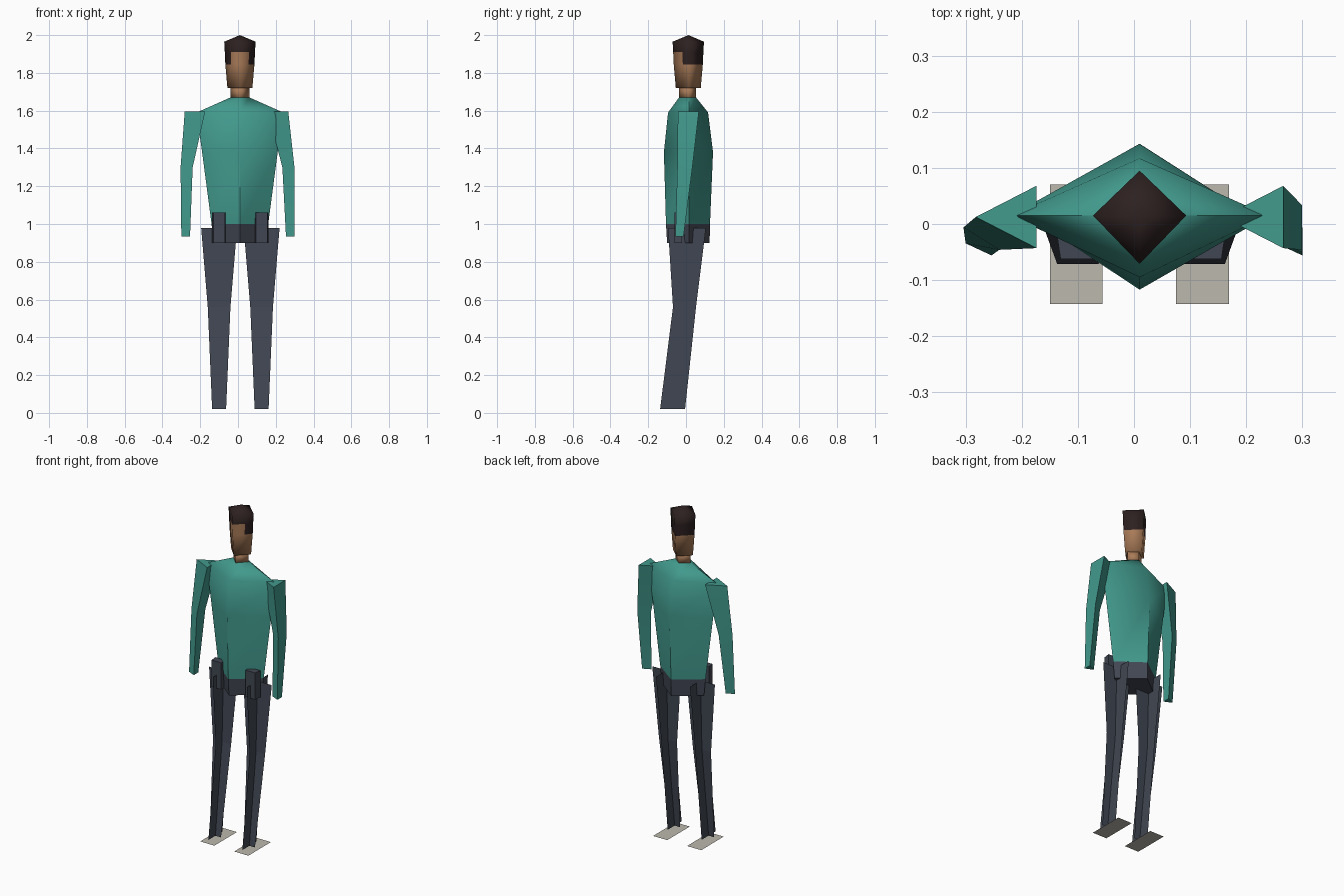
import bpy, bmesh, math

if "Cube" in bpy.data.objects:
    bpy.data.objects.remove(bpy.data.objects["Cube"], do_unlink=True)


def material(name, rgb):
    m = bpy.data.materials.new(name)
    m.use_nodes = True
    col = (*rgb, 1)
    m.diffuse_color = col
    b = next(n for n in m.node_tree.nodes if n.type == 'BSDF_PRINCIPLED')
    b.inputs["Base Color"].default_value = col
    b.inputs["Roughness"].default_value = 0.8
    return m


teal = material("teal_cloth", (0.054, 0.32, 0.265))
navy = material("dark_trousers", (0.053, 0.062, 0.085))
skin = material("skin", (0.4, 0.2, 0.098))
hair = material("dark_hair", (0.027, 0.015, 0.015))
pale = material("pale_shoe", (0.5, 0.48, 0.42))


def finish(name, bm, mats, angle=0, closed=True):
    if closed:
        bmesh.ops.recalc_face_normals(bm, faces=bm.faces)
    me = bpy.data.meshes.new(name)
    bm.to_mesh(me)
    bm.free()
    ob = bpy.data.objects.new(name, me)
    bpy.context.collection.objects.link(ob)
    for m in mats:
        me.materials.append(m)
    if angle:
        bpy.ops.object.select_all(action='DESELECT')
        ob.select_set(True)
        bpy.context.view_layer.objects.active = ob
        bpy.ops.object.shade_smooth_by_angle(angle=math.radians(angle))
    return ob


def loft(rings, closed=True):
    """Join rings of points with quads, capping both ends."""
    bm = bmesh.new()
    rows = [[bm.verts.new(p) for p in r] for r in rings]
    n = len(rows[0])
    for a, b in zip(rows, rows[1:]):
        for i in range(n if closed else n - 1):
            j = (i + 1) % n
            bm.faces.new((a[i], a[j], b[j], b[i]))
    if closed:
        bm.faces.new(rows[0][::-1])
        bm.faces.new(rows[-1])
    return bm


def diamond(z, half, front, back, cx=0.01):
    cy = 0.015
    return [(cx, front, z), (cx + half, cy, z), (cx, back, z), (cx - half, cy, z)]


# Torso, pelvis and neck
finish("torso", loft([diamond(1.0, 0.15, -0.106, 0.127), diamond(1.38, 0.2, -0.117, 0.143),
                      diamond(1.59, 0.23, -0.095, 0.117), diamond(1.67, 0.05, -0.037, 0.053)]),
       [teal], 62)
finish("pelvis", loft([diamond(0.9, 0.14, -0.1, 0.125), diamond(1.0, 0.15, -0.106, 0.127)]),
       [navy], 62)
finish("neck", loft([diamond(1.66, 0.05, -0.037, 0.053), diamond(1.73, 0.05, -0.037, 0.053)]),
       [skin], 95)


# Head: diamond rings with two extra front points where the hairline steps
def head_ring(z, half):
    f, l, b, r = diamond(z, half, 0.012 - half, 0.012 + half)
    mix = lambda p: tuple(a + (c - a) * 0.6 for a, c in zip(f, p))
    # hairline drops towards the temples
    return [f, mix(l), l, b, r, mix(r)]


head = loft([head_ring(1.72, 0.066), head_ring(1.845, 0.077),
             head_ring(1.91, 0.08), head_ring(1.965, 0.083)])
top = max(head.faces, key=lambda f: f.calc_center_median().z)
bmesh.ops.poke(head, faces=[top])
max(head.verts, key=lambda v: len(v.link_edges) + v.co.z).co.z = 2.0
for f in head.faces:
    c = f.calc_center_median()
    temple = abs(c.x - 0.01) > 0.055 and c.z > 1.85
    back = c.y > 0.02 and c.z > 1.85
    f.material_index = int(c.z > 1.91 or temple or back)
finish("head", head, [skin, hair], 95)


# Arms: three-sided sleeves, the same section repeated on both sides
def arm_ring(z, apex, base, y0, y1):
    return [(apex, (y0 + y1) / 2, z), (base, y0, z), (base, y1, z)]


for side, shoulder, elbow, wrist in (("left", 0.266, 0.299, 0.3),
                                     ("right", -0.174, -0.24, -0.254)):
    finish(side + "_arm", loft([arm_ring(0.935, wrist - 0.046, wrist, -0.056, -0.013),
                                arm_ring(1.3, elbow - 0.064, elbow, -0.046, 0.034),
                                arm_ring(1.595, shoulder - 0.108, shoulder, -0.043, 0.068)]),
           [teal], 40)

# Legs: crossed cards, bent at the knee; (z, centre y, half width, half depth)
levels = [(0.02, -0.071, 0.037, 0.066), (0.56, -0.008, 0.06, 0.061), (0.978, 0.005, 0.095, 0.1)]
for side, cx in (("left", 0.125), ("right", -0.1)):
    wide = loft([[(cx - w, y, z), (cx + w, y, z)] for z, y, w, d in levels], False)
    finish(side + "_leg_wide_card", wide, [navy], closed=False)
    deep = loft([[(cx, y - d, z), (cx, y + d, z)] for z, y, w, d in levels], False)
    finish(side + "_leg_deep_card", deep, [navy], closed=False)

    # Flat shoe sole
    x = cx - 0.003
    sole = loft([[(x - 0.047, y, 0), (x + 0.047, y, 0)] for y in (-0.143, 0.07)], False)
    finish(side + "_shoe", sole, [pale], closed=False)

    # Hip pocket block
    pocket = loft([[(cx + sx * 0.031, y, z) for sx, y in
                    ((-1, -0.062), (1, -0.062), (1.2, -0.02), (-1.2, -0.02))]
                   for z in (0.9, 1.06)])
    finish(side + "_hip_pocket", pocket, [navy])
